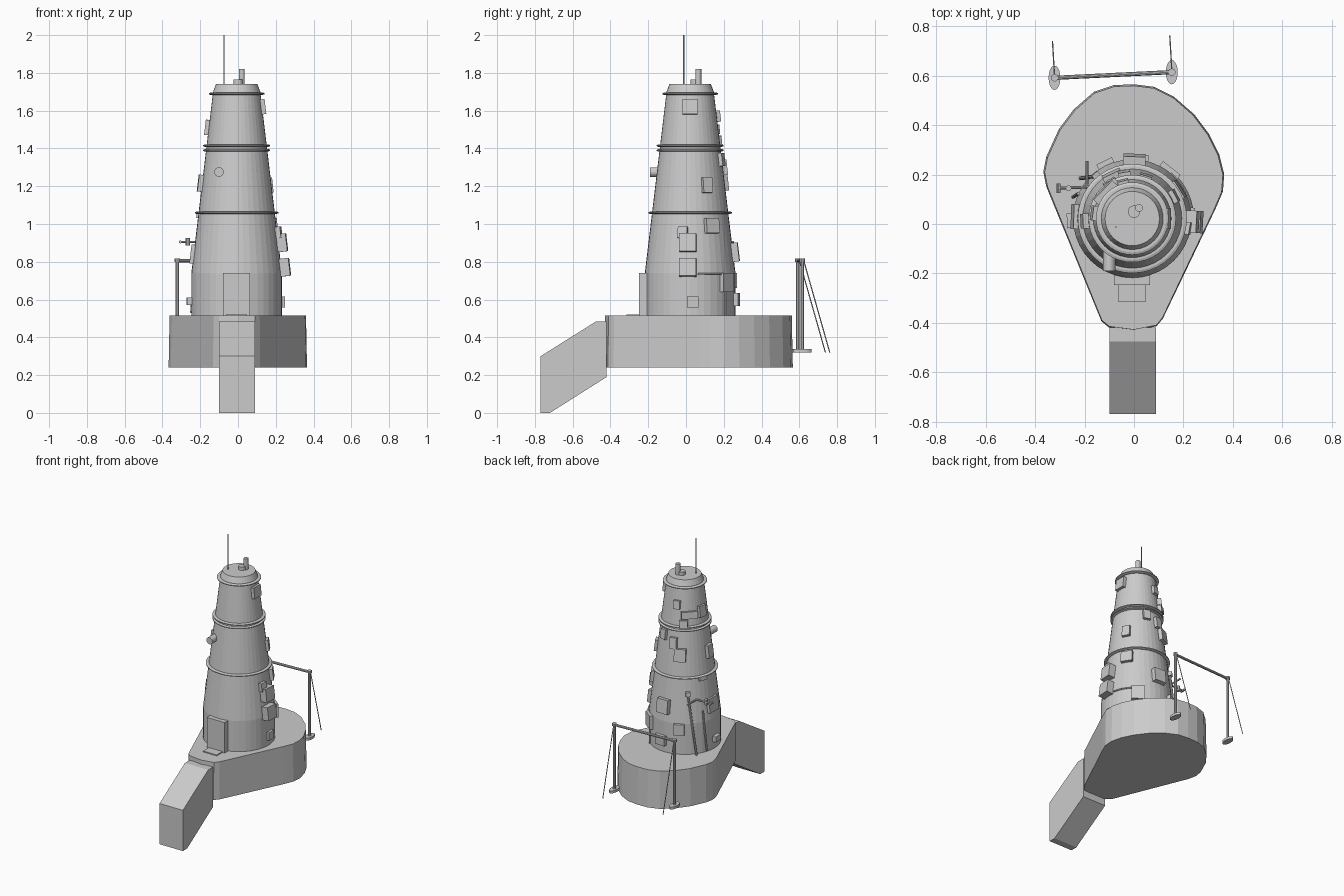
import bpy, bmesh
from math import sin, cos, radians, pi, atan
from mathutils import Vector, Matrix

if "Cube" in bpy.data.objects:
    bpy.data.objects.remove(bpy.data.objects["Cube"])

grey = bpy.data.materials.new("plain grey")
grey.use_nodes = True
grey.diffuse_color = (0.6, 0.6, 0.6, 1)
grey.node_tree.nodes["Principled BSDF"].inputs["Base Color"].default_value = (0.6, 0.6, 0.6, 1)

CENTRE = Vector((-0.007, 0.022, 0))
SLOPE = 0.12


def finish(name, bm):
    bmesh.ops.recalc_face_normals(bm, faces=bm.faces)
    mesh = bpy.data.meshes.new(name)
    bm.to_mesh(mesh)
    bm.free()
    mesh.materials.append(grey)
    obj = bpy.data.objects.new(name, mesh)
    bpy.context.collection.objects.link(obj)
    return obj


def box(name, size, matrix):
    bm = bmesh.new()
    bmesh.ops.create_cube(bm, size=1, matrix=matrix @ Matrix.Diagonal((*size, 1)))
    return finish(name, bm)


def rod(name, a, b, r, sides=10, stretch=1):
    a, b = Vector(a), Vector(b)
    turn = (b - a).to_track_quat("Z", "Y").to_matrix().to_4x4()
    bm = bmesh.new()
    bmesh.ops.create_cone(bm, cap_ends=True, segments=sides, radius1=r, radius2=r, depth=(b - a).length,
                          matrix=Matrix.Translation((a + b) / 2) @ turn @ Matrix.Diagonal((1, stretch, 1, 1)))
    return finish(name, bm)


def lathe(name, profile, sides=40):
    # Closed solid of revolution from (radius, height) pairs
    bm = bmesh.new()
    loops = [[bm.verts.new(CENTRE + Vector((r * cos(2 * pi * i / sides), r * sin(2 * pi * i / sides), z)))
              for i in range(sides)] for r, z in profile]
    for low, high in zip(loops, loops[1:]):
        for i in range(sides):
            j = (i + 1) % sides
            bm.faces.new((low[i], low[j], high[j], high[i]))
    bm.faces.new(loops[0])
    bm.faces.new(loops[-1])
    return finish(name, bm)


def prism(name, bottom, top):
    bm = bmesh.new()
    a = [bm.verts.new(p) for p in bottom]
    b = [bm.verts.new(p) for p in top]
    bm.faces.new(a)
    bm.faces.new(b)
    for i in range(len(a)):
        j = (i + 1) % len(a)
        bm.faces.new((a[i], a[j], b[j], b[i]))
    return finish(name, bm)


def radius(z):
    return 0.24 - SLOPE * max(z - 0.74, 0)


def on_wall(angle, z, out=0):
    a, r = radians(angle), radius(z) + out
    return CENTRE + Vector((r * cos(a), r * sin(a), z))


def wall_box(name, angle, z, width, height, depth):
    # Box leaning with the wall, sunk slightly into it
    lean = -atan(SLOPE) if z > 0.74 else 0
    m = (Matrix.Translation(on_wall(angle, z, depth / 2 - 0.01))
         @ Matrix.Rotation(radians(angle), 4, "Z") @ Matrix.Rotation(lean, 4, "Y"))
    return box(name, (depth + 0.02, width, height), m)


# Teardrop base, slightly flared at the foot
outline = [(0.36, 0.2), (0.355, 0.13), (0.325, 0.06), (0.115, -0.38), (0.09, -0.41), (0, -0.428),
           (-0.1, -0.415), (-0.13, -0.39), (-0.35, 0.15), (-0.362, 0.21), (-0.35, 0.27), (-0.3, 0.38),
           (-0.24, 0.46), (-0.16, 0.53), (-0.08, 0.557), (0, 0.56), (0.08, 0.55), (0.16, 0.51),
           (0.24, 0.44), (0.3, 0.36), (0.34, 0.28)]
prism("base", [(x * 1.015, y * 1.01, 0.24) for x, y in outline], [(x, y, 0.515) for x, y in outline])

# Sloping front ramp
side = [(-0.42, 0.485), (-0.475, 0.485), (-0.77, 0.3), (-0.77, 0), (-0.72, 0), (-0.42, 0.19)]
prism("ramp", [(-0.1, y, z) for y, z in side], [(0.09, y, z) for y, z in side])

# Tower with flanges
lathe("tower", [(0.24, 0.51), (0.24, 0.74), (0.125, 1.7), (0.11, 1.74)])
for i, (z, r) in enumerate([(1.06, 0.221), (1.39, 0.177), (1.415, 0.177), (1.69, 0.147)]):
    lathe(f"flange_{i + 1}", [(r - 0.01, z - 0.007), (r, z - 0.003), (r, z + 0.003), (r - 0.01, z + 0.007)])

# Entrance and doorstep
box("door", (0.145, 0.07, 0.225), Matrix.Translation((-0.008, -0.213, 0.627)))
box("doorstep", (0.11, 0.1, 0.008), Matrix.Translation((-0.008, -0.265, 0.518)))
rod("front_lamp", (-0.1, -0.19, 1.275), (-0.1, -0.1, 1.275), 0.025, 16)

# Roof fittings
rod("roof_hatch", (0, 0.05, 1.735), (0, 0.05, 1.765), 0.025, 16)
rod("chimney", (0.02, 0.065, 1.74), (0.02, 0.065, 1.82), 0.016, 14)
rod("antenna", (-0.074, -0.012, 1.73), (-0.074, -0.012, 2.0), 0.003, 6)

# Wall boxes: angle, height, width, tallness, depth
wall_boxes = {
    "upper_box": (0, 1.62, 0.08, 0.08, 0.018),
    "middle_panel": (28, 1.205, 0.055, 0.08, 0.018),
    "side_panel": (32, 0.99, 0.08, 0.08, 0.02),
    "side_panel_small": (-10, 0.955, 0.05, 0.06, 0.025),
    "side_cabinet_high": (-3, 0.9, 0.09, 0.095, 0.045),
    "side_cabinet_low": (-3, 0.77, 0.09, 0.095, 0.045),
    "side_cabinet_foot": (3, 0.587, 0.06, 0.058, 0.015),
    "rear_box_top": (104, 1.57, 0.045, 0.06, 0.02),
    "rear_box_wide": (136, 1.5, 0.11, 0.05, 0.02),
    "rear_box_collar": (122, 1.44, 0.055, 0.05, 0.025),
    "rear_panel": (115, 1.22, 0.08, 0.09, 0.022),
    "rear_panel_cap": (100, 1.3, 0.05, 0.08, 0.022),
    "rear_plate": (72, 1.34, 0.05, 0.07, 0.018),
    "rear_cabinet": (88, 0.85, 0.09, 0.1, 0.03),
    "rear_cabinet_frame": (52, 0.69, 0.09, 0.1, 0.02),
    "rear_cabinet_foot": (84, 0.6, 0.08, 0.07, 0.02),
    "rear_left_cabinet": (116, 0.7, 0.07, 0.08, 0.02),
    "left_box_top": (172, 1.51, 0.06, 0.08, 0.018),
    "left_box_middle": (183, 1.215, 0.06, 0.09, 0.022),
    "left_cover": (160, 1.045, 0.06, 0.03, 0.012),
    "left_cabinet": (178, 0.84, 0.1, 0.1, 0.015),
    "left_cabinet_foot": (182, 0.59, 0.06, 0.04, 0.025),
}
for name, spec in wall_boxes.items():
    wall_box(name, *spec)

# Pipe around the wall, then down to the base
points = [on_wall(a, 0.735, 0.004) for a in range(10, 51, 8)] + [on_wall(50, 0.515, 0.004)]
for i, (a, b) in enumerate(zip(points, points[1:])):
    rod(f"wall_pipe_{i + 1}", a, b, 0.006, 8)

# Leaning poles at the rear left
rod("rear_pole_long", on_wall(130, 0.95, 0.01), on_wall(142, 0.515, 0.025), 0.008, 8)
wall_box("rear_pole_head", 130, 0.95, 0.03, 0.03, 0.025)
rod("rear_pole_short", on_wall(155, 0.82, 0.01), on_wall(160, 0.53, 0.015), 0.007, 8)

# Bracket arm reaching out to the left
rod("bracket_arm", (-0.18, 0.15, 0.905), (-0.31, 0.145, 0.905), 0.006, 8)
rod("bracket_tip", (-0.305, 0.125, 0.905), (-0.305, 0.165, 0.905), 0.008, 8)
rod("bracket_clamp", (-0.265, 0.145, 0.885), (-0.265, 0.145, 0.925), 0.012, 8)
rod("rear_bracket", (-0.19, 0.16, 0.905), (-0.19, 0.255, 0.905), 0.006, 8)

# Free-standing mast pair with oval feet, stays and a crossbar
masts = {"right": (-0.322, 0.592), "left": (0.153, 0.615)}
for word, (x, y) in masts.items():
    rod(f"{word}_mast", (x, y, 0.335), (x, y, 0.815), 0.01, 10)
    rod(f"{word}_mast_foot", (x, y, 0.32), (x, y, 0.338), 0.024, 20, 2.05)
    rod(f"{word}_mast_stay", (x, y + 0.01, 0.8), (x - 0.008, y + 0.146, 0.32), 0.003, 6)
    rod(f"{word}_mast_cap", (x, y, 0.8), (x, y, 0.818), 0.015, 10)
rod("crossbar", (*masts["right"], 0.806), (*masts["left"], 0.806), 0.009, 10)
